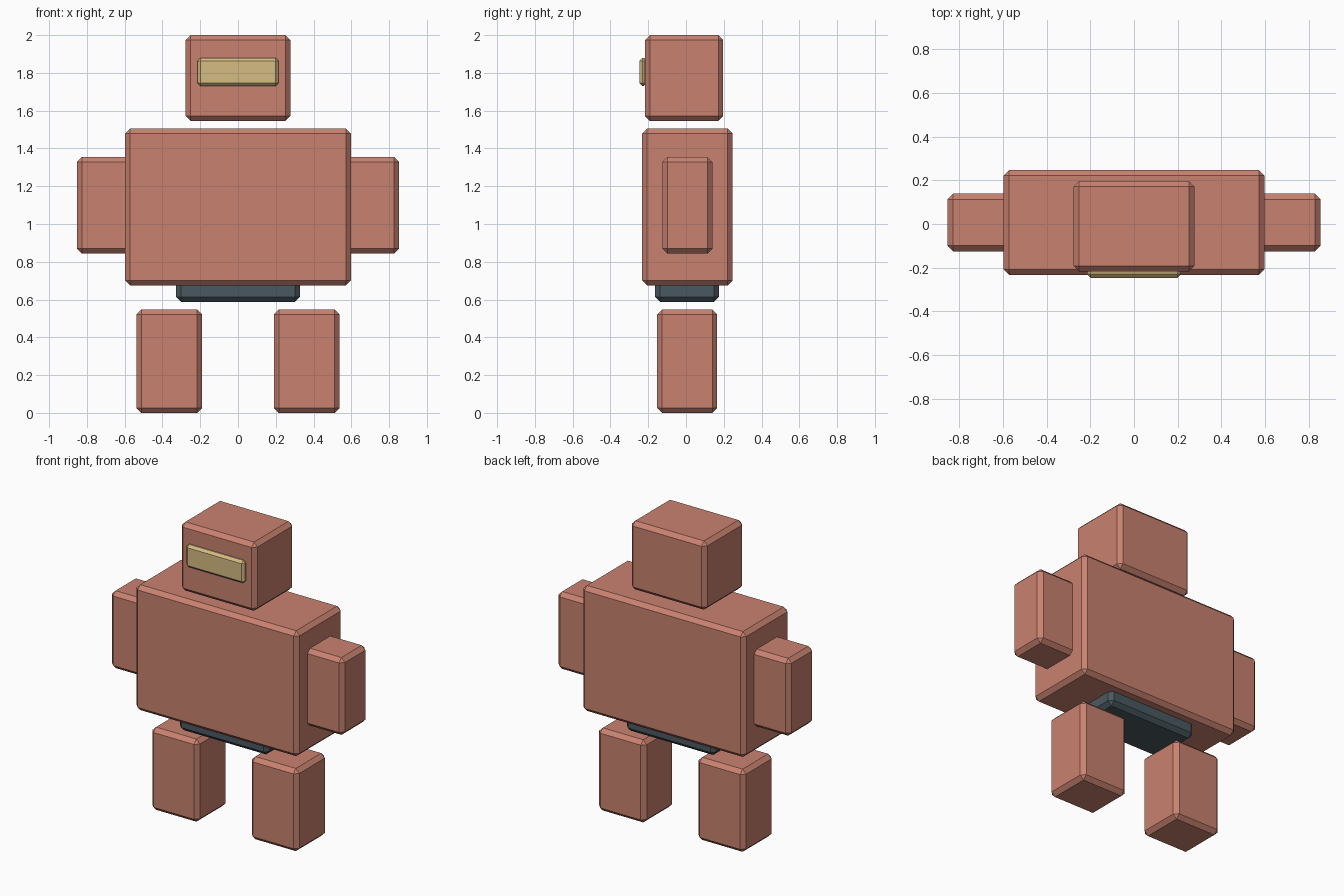
import bpy

if "Cube" in bpy.data.objects:
    bpy.data.objects.remove(bpy.data.objects["Cube"])


def srgb(r, g, b):
    def lin(v):
        v /= 255
        return v / 12.92 if v <= 0.04045 else ((v + 0.055) / 1.055) ** 2.4
    return (lin(r), lin(g), lin(b), 1)


def material(name, colour):
    mat = bpy.data.materials.new(name)
    mat.diffuse_color = colour
    mat.use_nodes = True
    mat.node_tree.nodes["Principled BSDF"].inputs["Base Color"].default_value = mat.diffuse_color
    return mat


clay = material("clay_red", srgb(201, 130, 112))
slate = material("dark_slate", srgb(74, 89, 97))
sand = material("sand_yellow", srgb(214, 188, 131))


def block(name, low, high, mat, bevel=0.026):
    """Chamfered box between two corners."""
    centre = [(a + b) / 2 for a, b in zip(low, high)]
    size = [b - a for a, b in zip(low, high)]
    bpy.ops.mesh.primitive_cube_add(size=1, location=centre)
    obj = bpy.context.object
    obj.name = name
    obj.scale = size
    bpy.ops.object.transform_apply(location=False, rotation=False, scale=True)
    mod = obj.modifiers.new("chamfer", 'BEVEL')
    mod.width = bevel
    mod.segments = 1
    mod.limit_method = 'NONE'
    obj.data.materials.append(mat)
    return obj


# Body core
block("torso", (-0.597, -0.233, 0.675), (0.597, 0.247, 1.505), clay)
block("pelvis", (-0.328, -0.164, 0.588), (0.328, 0.174, 0.76), slate)

# Head and visor
block("head", (-0.277, -0.217, 1.545), (0.277, 0.197, 2.0), clay)
block("visor", (-0.214, -0.247, 1.73), (0.214, -0.207, 1.88), sand, 0.016)

# Arms and legs, mirrored left and right
for side, s in (("left", 1), ("right", -1)):
    arm_x = sorted((s * 0.555, s * 0.853))
    leg_x = sorted((s * 0.19, s * 0.538))
    block(side + "_arm", (arm_x[0], -0.125, 0.843), (arm_x[1], 0.139, 1.355), clay)
    block(side + "_leg", (leg_x[0], -0.153, 0.0), (leg_x[1], 0.165, 0.547), clay)
